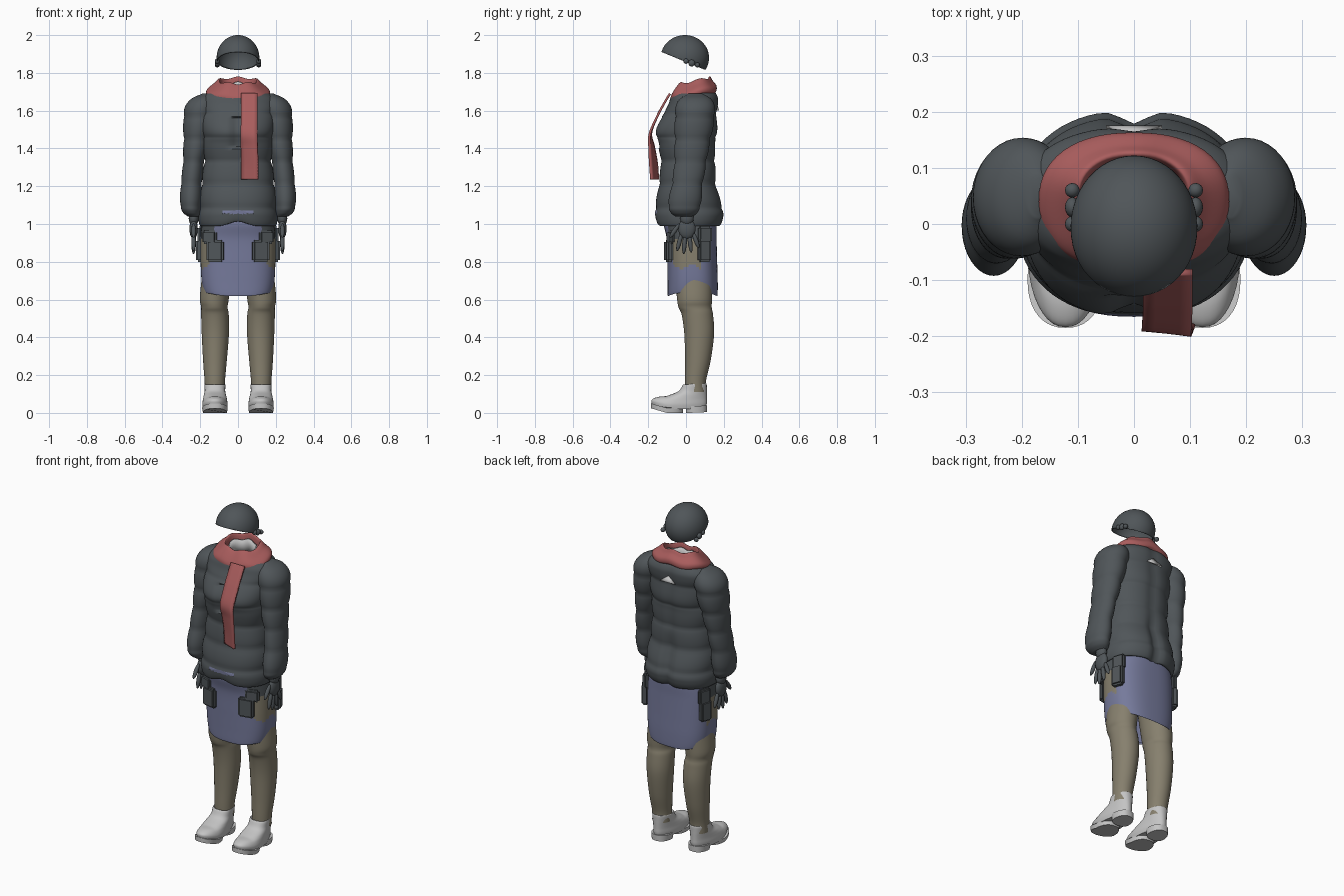
import bpy, bmesh, math
from mathutils import Vector, Matrix

if "Cube" in bpy.data.objects:
    bpy.data.objects.remove(bpy.data.objects["Cube"])


def material(name, r, g, b):
    m = bpy.data.materials.new(name)
    m.use_nodes = True
    m.diffuse_color = (r, g, b, 1)
    m.node_tree.nodes["Principled BSDF"].inputs["Base Color"].default_value = (r, g, b, 1)
    return m


DARK = material("charcoal", 0.08, 0.092, 0.1)
RED = material("dusty red", 0.40, 0.11, 0.11)
BLUE = material("slate blue", 0.18, 0.195, 0.33)
TAN = material("khaki tan", 0.24, 0.215, 0.155)
LIGHT = material("light grey", 0.55, 0.55, 0.55)


def finish(name, bm, mats, angle=50, solid=0, rule=None):
    bmesh.ops.recalc_face_normals(bm, faces=bm.faces)
    if rule:
        for f in bm.faces:
            f.material_index = rule(f.calc_center_median())
    me = bpy.data.meshes.new(name)
    bm.to_mesh(me)
    bm.free()
    ob = bpy.data.objects.new(name, me)
    bpy.context.collection.objects.link(ob)
    for m in mats:
        me.materials.append(m)
    if solid:
        mod = ob.modifiers.new("thickness", "SOLIDIFY")
        mod.thickness = solid
        mod.offset = 0
    bpy.ops.object.select_all(action="DESELECT")
    ob.select_set(True)
    bpy.context.view_layer.objects.active = ob
    bpy.ops.object.shade_smooth_by_angle(angle=math.radians(angle))
    return ob


def spline(pts, sub):
    """Smooth curve through rows of numbers."""
    out = []
    for i in range(len(pts) - 1):
        rows = [pts[max(0, min(len(pts) - 1, i + k))] for k in (-1, 0, 1, 2)]
        for j in range(sub):
            t = j / sub
            out.append([0.5 * (2 * b + (c - a) * t + (2 * a - 5 * b + 4 * c - d) * t * t
                               + (3 * b - a - 3 * c + d) * t ** 3) for a, b, c, d in zip(*rows)])
    return out + [list(pts[-1])]


def loft(name, mats, rings, n=40, sub=6, power=2, puff=None, warp=None, caps=(), **kw):
    """Skin over horizontal rings given as z, centre x, centre y, radius x, radius y."""
    bm = bmesh.new()
    loops = []
    for z, cx, cy, rx, ry in spline(rings, sub):
        k = 1
        if puff:
            amp, period, start = puff
            k = 1 + amp * (abs(math.sin(math.pi * (z - start) / period)) ** 0.6 - 0.8)
        loop = []
        for i in range(n):
            c, s = math.cos(math.tau * i / n), math.sin(math.tau * i / n)
            p = Vector((cx + k * rx * math.copysign(abs(c) ** (2 / power), c),
                        cy + k * ry * math.copysign(abs(s) ** (2 / power), s), z))
            loop.append(bm.verts.new(warp(p) if warp else p))
        loops.append(loop)
    for a, b in zip(loops, loops[1:]):
        for i in range(n):
            bm.faces.new((a[i], a[(i + 1) % n], b[(i + 1) % n], b[i]))
    for c in caps:
        bm.faces.new(loops[c])
    return finish(name, bm, mats, **kw)


def blob(bm, loc, size, rot=0):
    m = Matrix.Translation(loc) @ Matrix.Rotation(rot, 4, "X") @ Matrix.Diagonal((*size, 1))
    bmesh.ops.create_uvsphere(bm, u_segments=16, v_segments=10, radius=1, matrix=m)


def box(name, mat, loc, size, turn):
    bm = bmesh.new()
    m = Matrix.Translation(loc) @ Matrix.Rotation(turn, 4, "Z") @ Matrix.Diagonal((*size, 1))
    bmesh.ops.create_cube(bm, size=1, matrix=m)
    bmesh.ops.bevel(bm, geom=bm.edges[:], offset=0.01, segments=2, affect="EDGES")
    finish(name, bm, [mat])


# Helmet shell: ellipsoid cut by a tilted plane, with strap lumps at the ears
bm = bmesh.new()
m = Matrix.Translation((0, -0.006, 1.88)) @ Matrix.Diagonal((0.11, 0.125, 0.117, 1))
bmesh.ops.create_uvsphere(bm, u_segments=48, v_segments=32, radius=1, matrix=m)
bmesh.ops.bisect_plane(bm, geom=bm.verts[:] + bm.edges[:] + bm.faces[:],
                       plane_co=(0, 0, 1.858), plane_no=(0, 0.408, 1), clear_inner=True)
finish("helmet", bm, [DARK], solid=0.006)
bm = bmesh.new()
for s in (1, -1):
    for y, z, r in ((0, 1.862, 0.014), (0.03, 1.852, 0.018), (0.06, 1.842, 0.013)):
        blob(bm, (s * 0.11, y, z), (0.013, r, r))
finish("helmet_strap_ends", bm, [DARK])


# Quilted jacket body
def jacket_warp(p):
    if p.y > 0:
        low = max(0, min(1, (1.3 - p.z) / 0.15))
        p.y -= (0.008 + 0.016 * low) * math.exp(-(p.x / 0.03) ** 2)
    elif 1.4 < p.z < 1.56:
        p.y += 0.025 * math.exp(-(p.x / 0.035) ** 2)
    if p.z < 1.05 and p.y < 0:
        p.z += 0.025 * math.exp(-(p.x / 0.06) ** 2)
    return p


def jacket_rule(c):
    return int(c.y < 0 and 1.055 < c.z < 1.072 and abs(c.x) < 0.075)


loft("jacket_body", [DARK, BLUE], [
    (0.995, 0, 0.015, 0.185, 0.15), (0.99, 0, 0.015, 0.2, 0.168), (1.03, 0, 0.018, 0.208, 0.18),
    (1.08, 0, 0.018, 0.208, 0.182), (1.2, 0, 0.01, 0.195, 0.155), (1.32, 0, 0.012, 0.18, 0.146),
    (1.42, 0, 0.005, 0.185, 0.152), (1.48, 0, 0, 0.19, 0.168), (1.56, 0, 0.015, 0.195, 0.15),
    (1.63, 0, 0.038, 0.2, 0.132), (1.67, 0, 0.045, 0.19, 0.125), (1.70, 0, 0.045, 0.15, 0.11),
    (1.69, 0, 0.045, 0.1, 0.08), (1.6, 0, 0.045, 0.08, 0.06)],
    n=72, sub=8, power=2.3, puff=(0.06, 0.125, 1.085), warp=jacket_warp, caps=(-1,), rule=jacket_rule)

# Small bare patch on the upper back
bm = bmesh.new()
bm.faces.new([bm.verts.new(p) for p in ((-0.05, 0.172, 1.60), (0.05, 0.172, 1.60), (0, 0.16, 1.635))])
finish("back_patch", bm, [LIGHT], solid=0.008)

for s, side in ((1, "left"), (-1, "right")):
    # Puffy sleeve with gathered cuff
    loft(side + "_sleeve", [DARK], [
        (z, s * x, y, rx, ry) for z, x, y, rx, ry in (
            (1.04, 0.235, -0.01, 0.03, 0.045), (1.06, 0.245, -0.01, 0.045, 0.07),
            (1.1, 0.25, -0.008, 0.056, 0.087), (1.2, 0.247, 0.005, 0.056, 0.082),
            (1.3, 0.238, 0.02, 0.055, 0.083), (1.4, 0.225, 0.03, 0.064, 0.09),
            (1.5, 0.213, 0.04, 0.076, 0.1), (1.6, 0.2, 0.048, 0.086, 0.105),
            (1.66, 0.185, 0.05, 0.066, 0.085), (1.69, 0.17, 0.05, 0.02, 0.04))],
        puff=(0.1, 0.118, 1.095), caps=(0, -1))

    # Gloved hand with spread fingers
    bm = bmesh.new()
    blob(bm, (s * 0.235, 0.005, 1.03), (0.026, 0.036, 0.04))
    blob(bm, (s * 0.235, 0.005, 0.975), (0.022, 0.046, 0.055))
    for y, z, length, tilt in ((-0.035, 0.905, 0.05, -0.25), (-0.008, 0.895, 0.055, -0.08),
                               (0.022, 0.9, 0.052, 0.12), (0.052, 0.915, 0.046, 0.35),
                               (-0.06, 0.965, 0.045, -0.6)):
        blob(bm, (s * 0.235, y, z), (0.012, 0.012, length), tilt)
    finish(side + "_hand", bm, [DARK])

    # Hanging pouches at the front and side
    box(side + "_front_pouch", DARK, (s * 0.12, -0.092, 0.857), (0.09, 0.035, 0.115), s * 0.2)
    box(side + "_pouch_flap", DARK, (s * 0.15, -0.082, 0.93), (0.08, 0.025, 0.07), s * 0.35)
    box(side + "_rear_pouch", DARK, (s * 0.195, 0.097, 0.86), (0.04, 0.07, 0.12), s * 0.35)
    box(side + "_rear_pouch_flap", DARK, (s * 0.19, 0.1, 0.945), (0.03, 0.075, 0.09), s * 0.35)

    # Leg
    loft(side + "_leg", [TAN], [
        (z, s * x, y, rx, ry) for z, x, y, rx, ry in (
            (0.11, 0.123, 0.05, 0.052, 0.055), (0.17, 0.123, 0.05, 0.054, 0.056),
            (0.28, 0.122, 0.063, 0.063, 0.068), (0.42, 0.12, 0.07, 0.072, 0.079),
            (0.52, 0.122, 0.06, 0.073, 0.083), (0.56, 0.125, 0.048, 0.07, 0.088),
            (0.61, 0.125, 0.045, 0.077, 0.093), (0.75, 0.11, 0.04, 0.078, 0.1))])

    # Shoe: broad toe, narrow heel, slightly raised tip
    def shoe_warp(p):
        t = (0.1 - p.y) / 0.27
        p.x = s * 0.122 + (p.x - s * 0.122) * (0.78 + 0.28 * math.sin(2.2 * max(0, t)))
        p.z += 0.02 * max(0, t - 0.75) / 0.25 + 0.012 * max(0, 0.3 - t)
        return p

    loft(side + "_shoe", [LIGHT], [
        (z, s * 0.122, y, rx, ry) for z, y, rx, ry in (
            (0.02, -0.038, 0.06, 0.142), (0.045, -0.036, 0.064, 0.146), (0.07, -0.02, 0.062, 0.13),
            (0.09, 0.005, 0.06, 0.105), (0.115, 0.035, 0.058, 0.075), (0.15, 0.047, 0.06, 0.062),
            (0.145, 0.047, 0.05, 0.052))], power=2.3, warp=shoe_warp, caps=(0, -1))
    for part, y, ry, top in (("sole", -0.1, 0.085, 0.026), ("heel", 0.055, 0.056, 0.035)):
        loft(side + "_shoe_" + part, [LIGHT], [
            (0, s * 0.122, y, 0.06, ry), (top, s * 0.122, y, 0.064, ry)],
            sub=1, power=2.4, warp=shoe_warp, caps=(0, -1))


# Skirt with bare thigh patches and dark upper sides
def skirt_rule(c):
    wave = 0.012 * math.sin(60 * c.y)
    if abs(c.x) > 0.155 and -0.08 < c.y < 0.085 and 0.775 + wave < c.z < 0.92:
        return 1
    return 2 if abs(c.x) > 0.125 and c.z >= 0.92 and c.y < 0.1 else 0


def skirt_warp(p):
    if p.z < 0.7:
        p.z -= 0.02 * math.exp(-(p.x / 0.14) ** 4) * (0.7 - p.z) / 0.07
    return p


loft("skirt", [BLUE, TAN, DARK], [
    (0.645, 0, 0.035, 0.172, 0.125), (0.64, 0, 0.035, 0.182, 0.132), (0.7, 0, 0.035, 0.193, 0.133),
    (0.8, 0, 0.033, 0.198, 0.132), (0.92, 0, 0.03, 0.198, 0.132), (1.0, 0, 0.022, 0.19, 0.14),
    (1.06, 0, 0.02, 0.18, 0.13)], n=72, sub=8, power=2.6, rule=skirt_rule, warp=skirt_warp)


# Scarf wrap around the neck
def scarf_warp(p):
    p.z += 0.2 * (p.y - 0.04) + 0.006 * math.sin(5 * math.atan2(p.y - 0.04, p.x))
    return p


loft("scarf_wrap", [RED], [
    (1.67, 0, 0.04, 0.15, 0.11), (1.68, 0, 0.04, 0.168, 0.122), (1.705, 0, 0.04, 0.165, 0.12),
    (1.735, 0, 0.04, 0.13, 0.1), (1.757, 0, 0.045, 0.105, 0.083), (1.75, 0, 0.045, 0.095, 0.073),
    (1.7, 0, 0.045, 0.09, 0.068)], n=56, power=2.3, warp=scarf_warp)
loft("inner_collar", [LIGHT], [
    (1.66, 0, 0.045, 0.075, 0.06), (1.735, 0, 0.045, 0.08, 0.06)], sub=2, warp=scarf_warp, solid=0.006)

# Hanging scarf end: a strip that twists slightly towards the bottom
bm = bmesh.new()
rows = []
for x, y, z, twist in spline([(0.06, -0.085, 1.69, 0), (0.06, -0.115, 1.64, 0), (0.06, -0.152, 1.57, 0),
                              (0.058, -0.188, 1.48, 0.003), (0.06, -0.182, 1.41, 0.012),
                              (0.062, -0.172, 1.32, 0.018), (0.062, -0.166, 1.235, 0.018)], 6):
    rows.append([bm.verts.new((x + 0.044 * u, y - twist * u, z)) for u in (-1, -0.5, 0, 0.5, 1)])
for a, b in zip(rows, rows[1:]):
    for i in range(4):
        bm.faces.new((a[i], a[i + 1], b[i + 1], b[i]))
finish("scarf_end", bm, [RED], solid=0.012)
